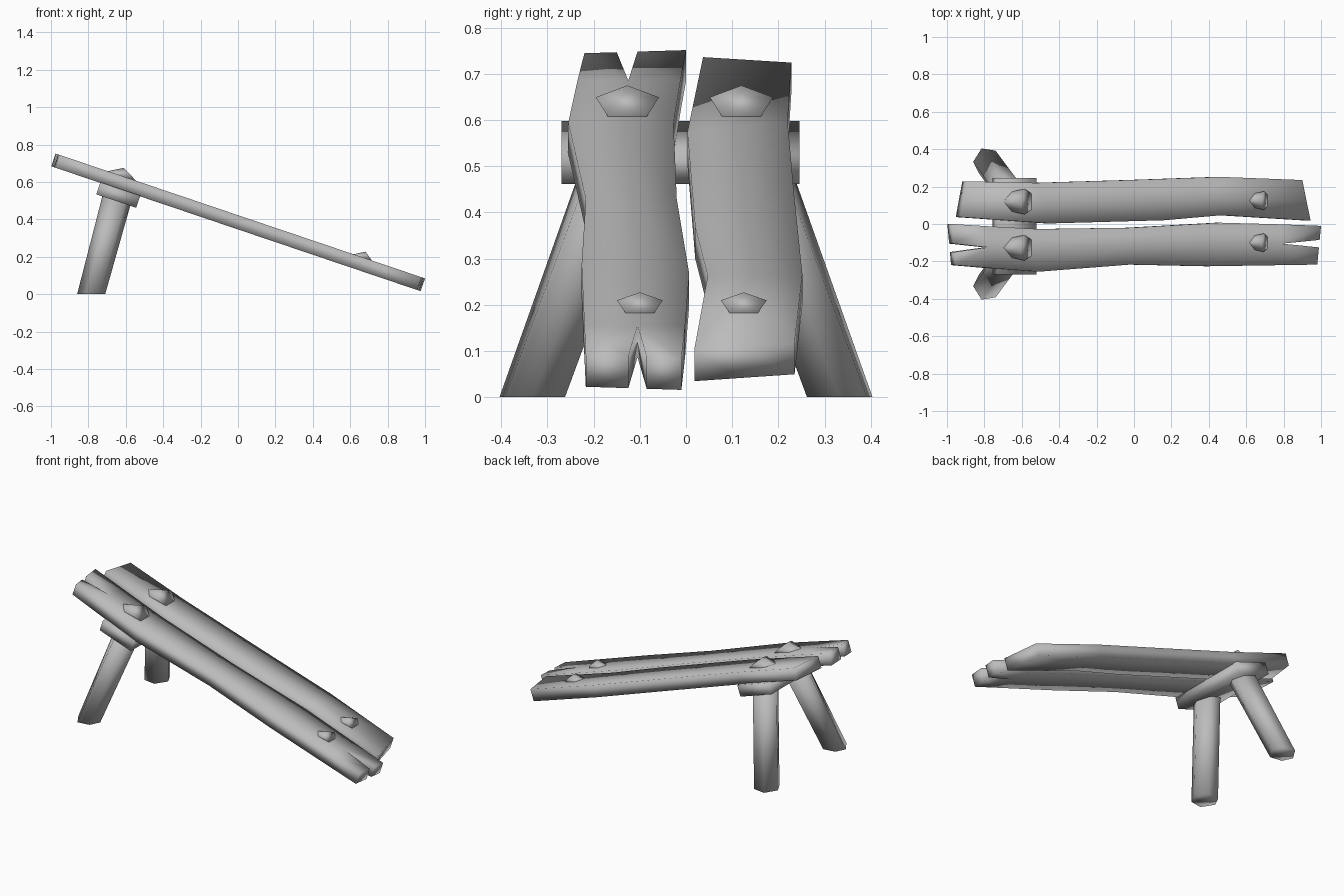
import bpy, bmesh, math
from mathutils import Vector, Matrix

cube = bpy.data.objects.get("Cube")
if cube:
    bpy.data.objects.remove(cube, do_unlink=True)

wood = bpy.data.materials.new("weathered grey")
grey = (0.5, 0.5, 0.5, 1)
wood.diffuse_color = grey
wood.use_nodes = True
wood.node_tree.nodes["Principled BSDF"].inputs["Base Color"].default_value = grey

SLOPE = 0.338
TILT = math.atan(SLOPE)
UP = Vector((math.sin(TILT), 0, math.cos(TILT)))   # normal of the sloping seat
THICK = 0.072


def finish(name, bm):
    """Turn a bmesh into a smooth-shaded grey object."""
    bmesh.ops.remove_doubles(bm, verts=bm.verts, dist=0.0005)
    bmesh.ops.recalc_face_normals(bm, faces=bm.faces)
    for f in bm.faces:
        f.smooth = True
    mesh = bpy.data.meshes.new(name)
    bm.to_mesh(mesh)
    bm.free()
    mesh.materials.append(wood)
    obj = bpy.data.objects.new(name, mesh)
    bpy.context.collection.objects.link(obj)
    return obj


def seat_z(x):
    return 0.422 - SLOPE * x


def plank(name, stations):
    """Each station: x at front edge, x at back edge, front y, split y pair, back y."""
    bm = bmesh.new()
    rows = []
    for xf, xb, front, split_a, split_b, back in stations:
        row = []
        for y in (front, split_a, split_b, back):
            x = xf + (xb - xf) * (y - front) / (back - front)
            row.append(bm.verts.new((x, y, seat_z(x))))
        rows.append(row)
    for a, b in zip(rows, rows[1:]):
        for i in (0, 2):
            bm.faces.new((a[i], b[i], b[i + 1], a[i + 1]))
    bmesh.ops.remove_doubles(bm, verts=bm.verts, dist=0.0005)
    ext = bmesh.ops.extrude_face_region(bm, geom=bm.faces[:], use_keep_orig=True)
    low = [v for v in ext["geom"] if isinstance(v, bmesh.types.BMVert)]
    bmesh.ops.translate(bm, verts=low, vec=-UP * THICK)
    return finish(name, bm)


def loft(bm, ring_a, ring_b):
    """Closed prism between two rings of points."""
    a = [bm.verts.new(p) for p in ring_a]
    b = [bm.verts.new(p) for p in ring_b]
    bm.faces.new(a)
    bm.faces.new(b)
    for i in range(len(a)):
        j = (i + 1) % len(a)
        bm.faces.new((a[i], a[j], b[j], b[i]))


# Seat planks; the front one is split at both ends
plank("front_plank", [
    (-0.955, -0.975, -0.22, -0.15, -0.105, 0.0),
    (-0.78, -0.78, -0.235, -0.125, -0.125, -0.012),
    (-0.51, -0.51, -0.255, -0.13, -0.13, -0.027),
    (-0.02, -0.02, -0.217, -0.11, -0.11, -0.02),
    (0.40, 0.46, -0.226, -0.1, -0.1, 0.007),
    (0.79, 0.79, -0.22, -0.105, -0.105, -0.002),
    (0.98, 1.0, -0.217, -0.125, -0.085, -0.01)])
plank("back_plank", [
    (-0.93, -0.895, 0.037, 0.13, 0.13, 0.228),
    (-0.45, -0.52, 0.003, 0.11, 0.11, 0.22),
    (0.16, -0.02, 0.02, 0.13, 0.13, 0.235),
    (0.47, 0.46, 0.047, 0.15, 0.15, 0.252),
    (0.944, 0.90, 0.018, 0.12, 0.12, 0.235)])


# Bent pegs: five-sided heads leaning down the slope
def peg(name, x, y, z, half_width, half_height, lean):
    bm = bmesh.new()
    head, root = [], []
    for i in range(5):
        a = math.radians(90 + 72 * i)
        head.append(Vector((x - lean * math.sin(a), y + half_width * math.cos(a),
                            z + half_height * math.sin(a))))
    for p in head:
        root.append(Vector((x - 2.2 * half_width, y, z - 0.01)) + (p - Vector((x, y, z))) * 0.5)
    loft(bm, head, root)
    finish(name, bm)


for side, y_high, y_low in (("front", -0.127, -0.1), ("back", 0.12, 0.125)):
    peg(side + "_upper_peg", -0.575, y_high, 0.638, 0.072, 0.037, 0.035)
    peg(side + "_lower_peg", 0.70, y_low, 0.202, 0.052, 0.025, 0.018)

# Cross beam under the raised end
bm = bmesh.new()
bmesh.ops.create_cube(bm, size=1, matrix=Matrix.Translation((-0.64, -0.012, 0.53))
                      @ Matrix.Rotation(TILT, 4, 'Y')
                      @ Matrix.Diagonal((0.225, 0.515, 0.068, 1)))
finish("cross_beam", bm)

# Splayed six-sided legs, mirrored front to back
section = [(-0.075, 0), (-0.03, 0.072), (0.045, 0.06),
           (0.075, 0), (0.03, -0.07), (-0.045, -0.06)]
for name, s in (("front_leg", -1), ("back_leg", 1)):
    bm = bmesh.new()
    foot = [(-0.785 + dx, s * (0.332 + dy), 0) for dx, dy in section]
    top = [(-0.642 + dx, s * (0.14 + dy), 0.53 - SLOPE * dx) for dx, dy in section]
    loft(bm, foot, top)
    finish(name, bm)
